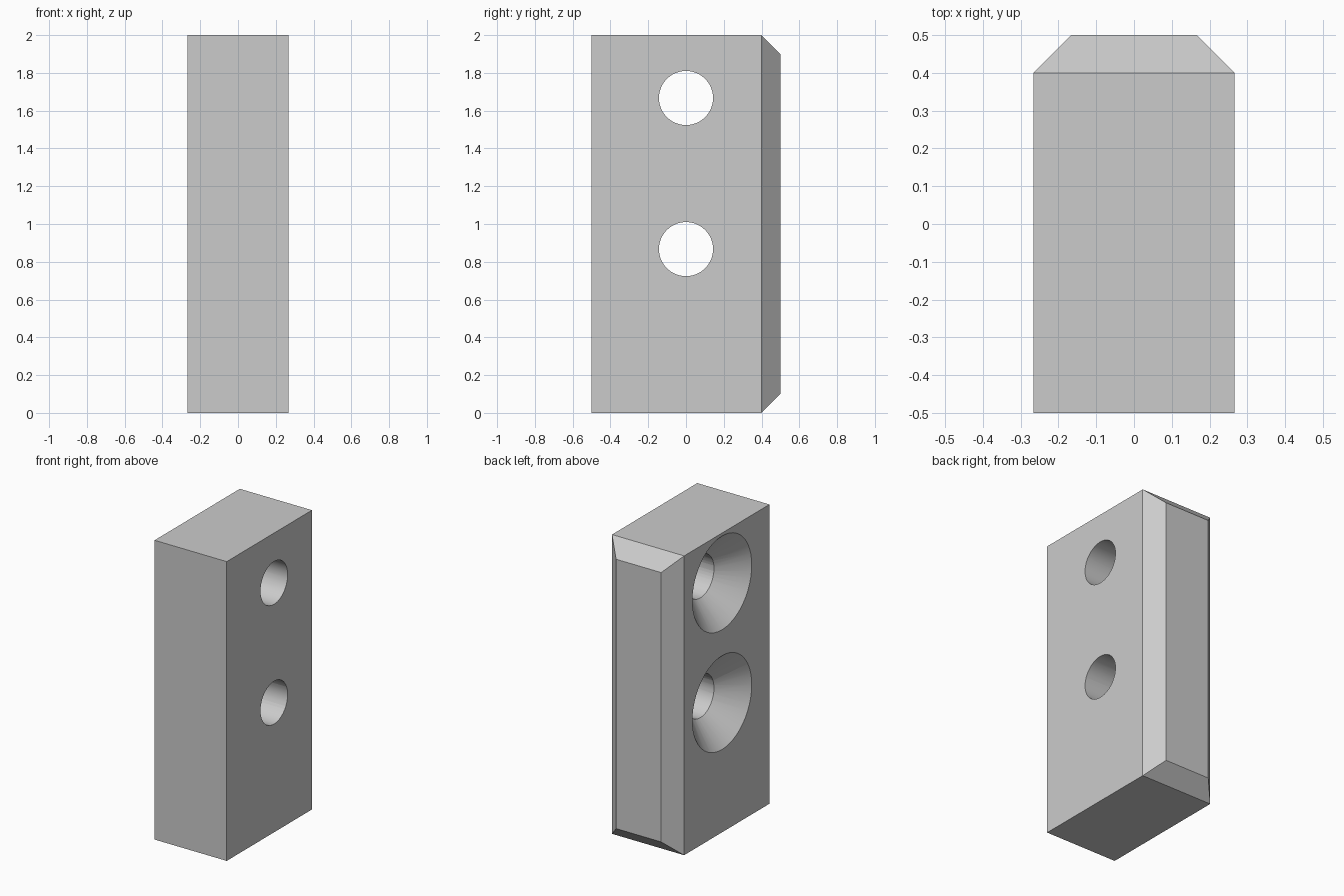
import bpy
import bmesh
from math import radians
from mathutils import Matrix, Vector

default = bpy.data.objects.get("Cube")
if default:
    bpy.data.objects.remove(default, do_unlink=True)

WIDTH, HEIGHT, DEPTH, CHAMFER = 8 / 15, 2.0, 1.0, 0.1
HOLE_R, SINK_R, SINK_DEPTH = 0.1433, 0.3133, 0.16
HOLE_HEIGHTS = (0.867, 1.667)
SIDES = 48

grey = bpy.data.materials.new("plain grey")
grey.use_nodes = True
colour = (0.6, 0.6, 0.6, 1)
grey.diffuse_color = colour
grey.node_tree.nodes["Principled BSDF"].inputs["Base Color"].default_value = colour


def make_object(name, bm):
    bmesh.ops.recalc_face_normals(bm, faces=bm.faces)
    mesh = bpy.data.meshes.new(name)
    bm.to_mesh(mesh)
    bm.free()
    mesh.materials.append(grey)
    obj = bpy.data.objects.new(name, mesh)
    bpy.context.collection.objects.link(obj)
    return obj


# Block whose back face is chamfered on all four edges
bm = bmesh.new()
bmesh.ops.create_cube(bm, size=1)
bmesh.ops.scale(bm, vec=(WIDTH, DEPTH, HEIGHT), verts=bm.verts)
bmesh.ops.translate(bm, vec=(0, 0, HEIGHT / 2), verts=bm.verts)
bm.faces.ensure_lookup_table()
back = max(bm.faces, key=lambda f: f.calc_center_median().y)
bmesh.ops.bevel(bm, geom=list(back.edges), offset=CHAMFER, segments=1,
                affect='EDGES', clamp_overlap=True)
block = make_object("mounting_block", bm)


def cut_cone(x_start, x_end, r_start, r_end, z):
    """Cut a straight or tapered round hole along x out of the block."""
    bm = bmesh.new()
    place = (Matrix.Translation(Vector(((x_start + x_end) / 2, 0, z)))
             @ Matrix.Rotation(radians(90), 4, 'Y'))
    bmesh.ops.create_cone(bm, cap_ends=True, segments=SIDES, radius1=r_start,
                          radius2=r_end, depth=x_end - x_start, matrix=place)
    cutter = make_object("hole_cutter", bm)
    cutter.hide_render = True
    mod = block.modifiers.new("hole", 'BOOLEAN')
    mod.operation = 'DIFFERENCE'
    mod.solver = 'EXACT'
    mod.object = cutter
    bpy.context.view_layer.objects.active = block
    bpy.ops.object.modifier_apply(modifier=mod.name)
    bpy.data.objects.remove(cutter, do_unlink=True)


# Two screw holes, countersunk on the -x side
side = -WIDTH / 2
slope = (SINK_R - HOLE_R) / SINK_DEPTH
extra = 0.02
for z in HOLE_HEIGHTS:
    cut_cone(-WIDTH, WIDTH, HOLE_R, HOLE_R, z)
    cut_cone(side - extra, side + SINK_DEPTH + extra,
             SINK_R + slope * extra, HOLE_R - slope * extra, z)

# Smooth round walls, sharp block edges
bpy.ops.object.select_all(action='DESELECT')
block.select_set(True)
bpy.context.view_layer.objects.active = block
bpy.ops.object.shade_smooth_by_angle(angle=radians(30))
